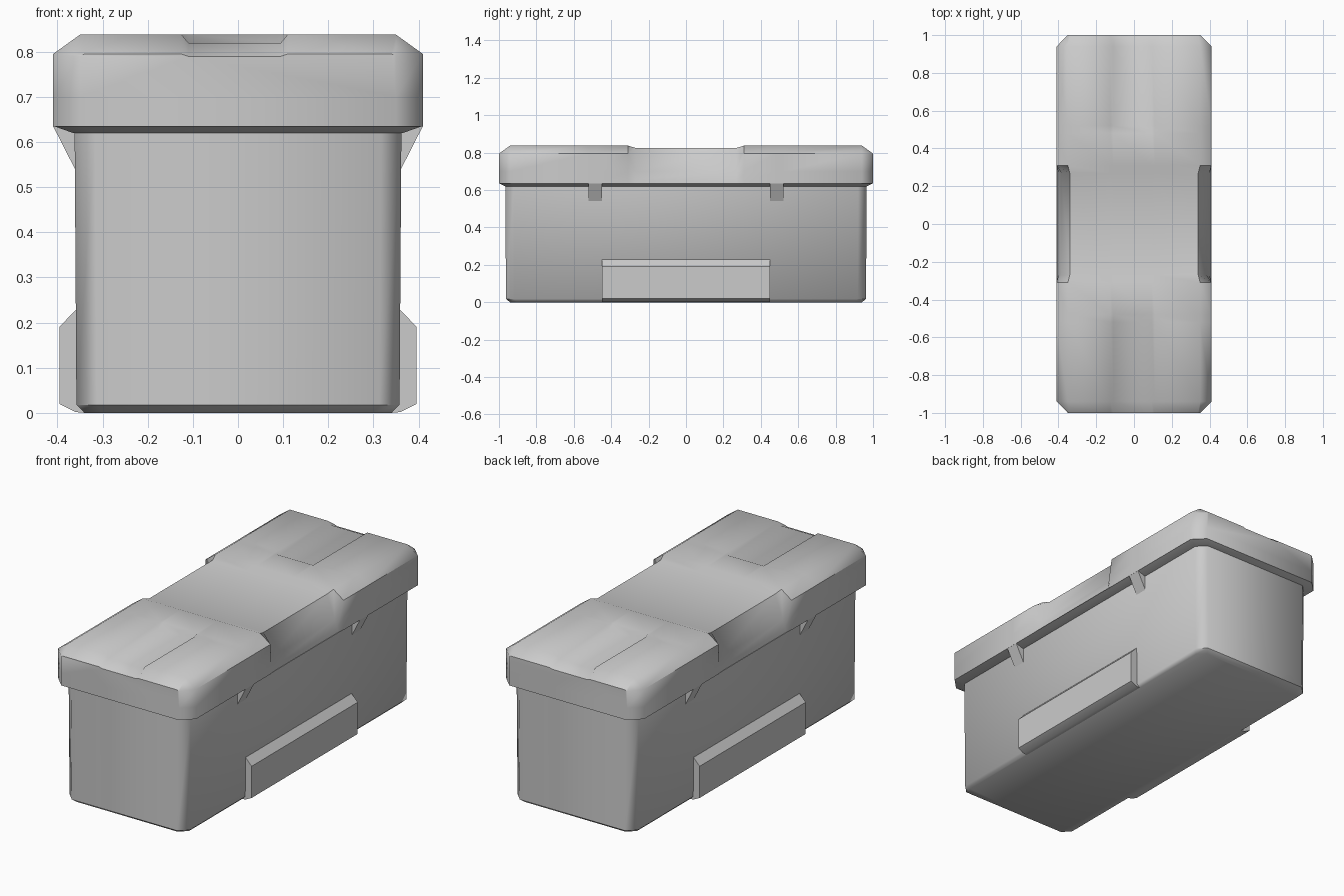
import bpy
import bmesh
import math

cube = bpy.data.objects.get("Cube")
if cube:
    bpy.data.objects.remove(cube, do_unlink=True)

grey = bpy.data.materials.new("plain_grey")
grey.use_nodes = True
colour = (0.6, 0.6, 0.6, 1)
grey.diffuse_color = colour
grey.node_tree.nodes["Principled BSDF"].inputs["Base Color"].default_value = colour


def loft(name, rings, smooth=50):
    """Skin a list of equal-length point rings and cap both ends."""
    bm = bmesh.new()
    rows = [[bm.verts.new(p) for p in ring] for ring in rings]
    n = len(rows[0])
    for a, b in zip(rows, rows[1:]):
        for i in range(n):
            j = (i + 1) % n
            bm.faces.new((a[i], a[j], b[j], b[i]))
    bm.faces.new(rows[0])
    bm.faces.new(rows[-1])
    bmesh.ops.recalc_face_normals(bm, faces=bm.faces)
    mesh = bpy.data.meshes.new(name)
    bm.to_mesh(mesh)
    bm.free()
    mesh.materials.append(grey)
    obj = bpy.data.objects.new(name, mesh)
    bpy.context.collection.objects.link(obj)
    bpy.ops.object.select_all(action="DESELECT")
    obj.select_set(True)
    bpy.context.view_layer.objects.active = obj
    bpy.ops.object.shade_smooth_by_angle(angle=math.radians(smooth))
    return obj


def octagon(x, y, z, c):
    """Rectangle in plan with its four corners cut by c."""
    quarter = [(x, y - c), (x - c, y)]
    half = quarter + [(-px, py) for px, py in reversed(quarter)]
    return [(px, py, z) for px, py in half + [(-px, -py) for px, py in half]]


def extrude_y(name, profile, y0, y1):
    return loft(name, [[(x, y, z) for x, z in profile] for y in (y0, y1)], 30)


# Box body with cut corners and a small bottom bevel
loft("box_body", [octagon(0.34, 0.94, 0, 0.04),
                  octagon(0.358, 0.963, 0.018, 0.045),
                  octagon(0.362, 0.965, 0.625, 0.045)])

# Sloping underside of the lid rim
loft("lid_underside", [octagon(0.365, 0.967, 0.62, 0.05),
                       octagon(0.41, 1.0, 0.636, 0.06)], 20)


def lid_section(y, side, top, floor):
    """Cross-section from the right lower edge over the top to the left."""
    right = side + [(0.11, top), (0.095, floor)]
    left = [(-0.11, floor), (-0.125, top)] + [(-x, z) for x, z in reversed(side)]
    return [(x, y, z) for x, z in right + left]


end_side = [(0.35, 0.635), (0.35, 0.70), (0.35, 0.79), (0.34, 0.795)]
full_side = [(0.41, 0.635), (0.41, 0.70), (0.41, 0.795), (0.35, 0.838)]
saddle_side = [(0.405, 0.635), (0.40, 0.655), (0.385, 0.70), (0.34, 0.825)]

# Lid: bevelled ends, shallow channels on both humps, lowered saddle between
half = [(1.0, end_side, 0.795, 0.79),
        (0.94, full_side, 0.838, 0.82),
        (0.52, full_side, 0.838, 0.82),
        (0.48, full_side, 0.838, 0.838),
        (0.31, full_side, 0.838, 0.838),
        (0.27, saddle_side, 0.824, 0.824)]
sections = [lid_section(-y, *rest) for y, *rest in half]
sections += [lid_section(y, *rest) for y, *rest in reversed(half)]
loft("lid", sections)

# Side details, mirrored left and right
for s, side in ((1, "left"), (-1, "right")):
    skirt = [(0.34, 0), (0.36, 0.002), (0.396, 0.02), (0.396, 0.19),
             (0.36, 0.228), (0.34, 0.228)]
    extrude_y(side + "_lower_skirt", [(s * x, z) for x, z in skirt], -0.45, 0.45)
    gusset = [(0.35, 0.54), (0.361, 0.54), (0.41, 0.636), (0.35, 0.636)]
    for d, end in ((-1, "front"), (1, "back")):
        extrude_y(f"{side}_{end}_gusset", [(s * x, z) for x, z in gusset],
                  d * 0.45, d * 0.52)
